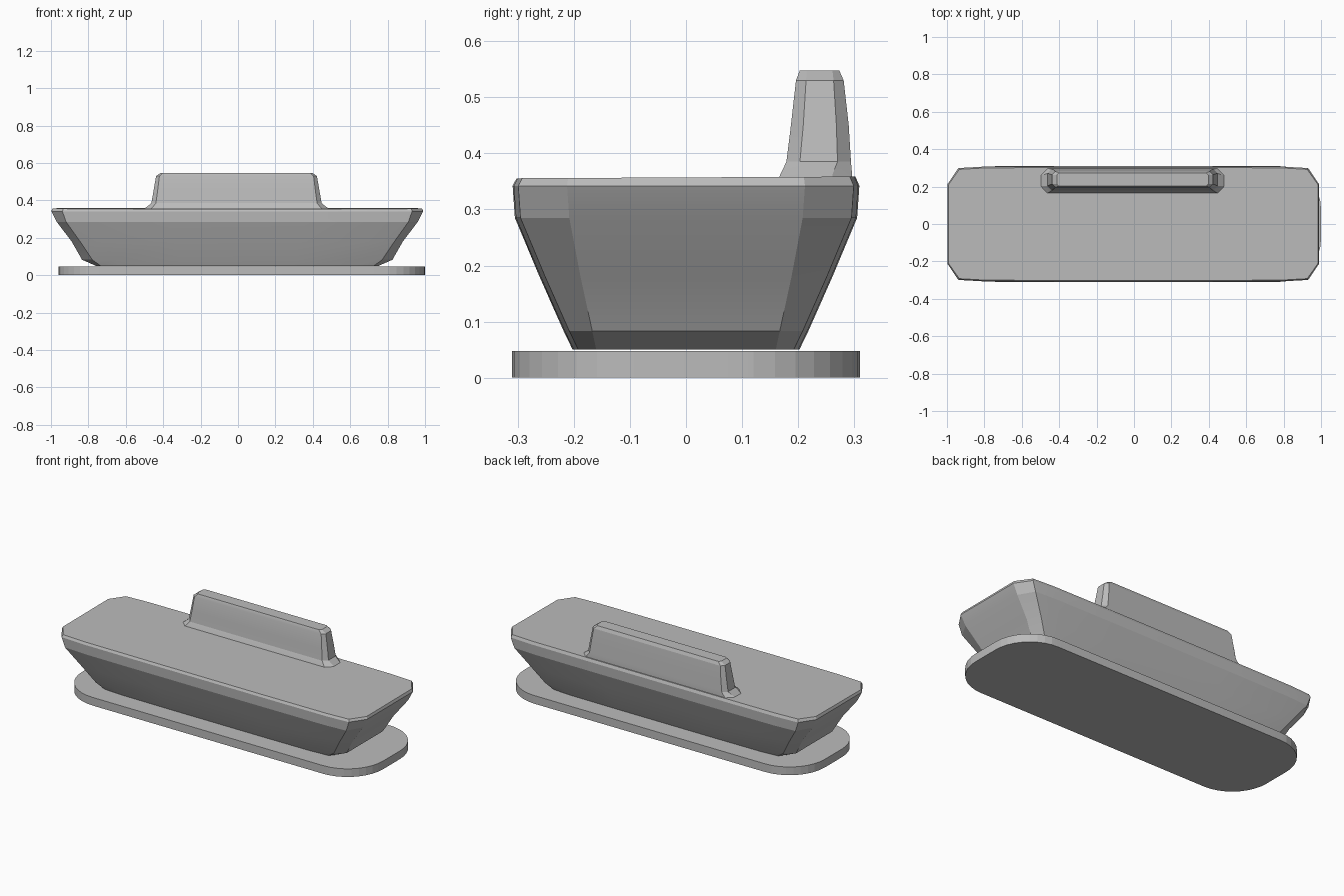
import bpy, bmesh, math

if "Cube" in bpy.data.objects:
    bpy.data.objects.remove(bpy.data.objects["Cube"])

grey = bpy.data.materials.new("plain grey")
grey.use_nodes = True
colour = (0.5, 0.5, 0.5, 1)
grey.diffuse_color = colour
grey.node_tree.nodes["Principled BSDF"].inputs["Base Color"].default_value = colour


def loft(name, rings, angle):
    """Skin a stack of equal-length closed rings and cap both ends."""
    bm = bmesh.new()
    loops = [[bm.verts.new(p) for p in ring] for ring in rings]
    for low, high in zip(loops, loops[1:]):
        for i in range(len(low)):
            j = (i + 1) % len(low)
            bm.faces.new((low[i], low[j], high[j], high[i]))
    bm.faces.new(loops[0][::-1])
    bm.faces.new(loops[-1])
    bmesh.ops.recalc_face_normals(bm, faces=bm.faces)
    mesh = bpy.data.meshes.new(name)
    bm.to_mesh(mesh)
    bm.free()
    mesh.materials.append(grey)
    obj = bpy.data.objects.new(name, mesh)
    bpy.context.collection.objects.link(obj)
    bpy.ops.object.select_all(action="DESELECT")
    obj.select_set(True)
    bpy.context.view_layer.objects.active = obj
    bpy.ops.object.shade_smooth_by_angle(angle=math.radians(angle))
    return obj


def mirror_ring(quarter, cx, cy, z):
    """Mirror a quarter outline, running from +x to +y, into a full ring."""
    half = quarter + [(-x, y) for x, y in reversed(quarter)]
    full = half + [(-x, -y) for x, y in half]
    return [(cx + x, cy + y, z) for x, y in full]


# Base plate with broad rounded corners
radius, half_x, half_y = 0.23, 0.98, 0.31
corner = [(half_x - radius + radius * math.cos(t), half_y - radius + radius * math.sin(t))
          for t in (math.radians(10 * k) for k in range(10))]
loft("base_plate", [mirror_ring(corner, 0.02, 0, z) for z in (0, 0.048)], 8)

# Flared hull: height, end x, corner x, side y, end half width
hull_sections = [
    (0.050, 0.755, 0.73, 0.202, 0.160),
    (0.083, 0.830, 0.775, 0.218, 0.167),
    (0.180, 0.885, 0.84, 0.261, 0.188),
    (0.285, 0.965, 0.915, 0.305, 0.208),
    (0.342, 0.994, 0.935, 0.309, 0.212),
    (0.357, 0.988, 0.930, 0.302, 0.210),
]
rings = []
for z, end, side, width, flat in hull_sections:
    quarter = [(end, flat), (side, width - 0.010), (side * 0.85, width - 0.002), (side * 0.4, width)]
    rings.append(mirror_ring(quarter, -0.004, 0, z))
# The deck rises slightly toward the back
rings[-1] = [(x, y, z + 0.005 * y) for x, y, z in rings[-1]]
loft("hull", rings, 15)

# Upright rear fin: height, half length, front y, back y, bevel
fin_sections = [
    (0.350, 0.500, 0.163, 0.296, 0.035),
    (0.362, 0.485, 0.168, 0.296, 0.035),
    (0.385, 0.455, 0.179, 0.294, 0.024),
    (0.450, 0.444, 0.187, 0.290, 0.022),
    (0.530, 0.430, 0.196, 0.281, 0.018),
    (0.548, 0.405, 0.203, 0.273, 0.012),
]
rings = []
for z, length, front, back, bevel in fin_sections:
    depth = (back - front) / 2
    quarter = [(length, depth - bevel), (length - bevel, depth)]
    rings.append(mirror_ring(quarter, -0.008, (front + back) / 2, z))
loft("rear_fin", rings, 15)
